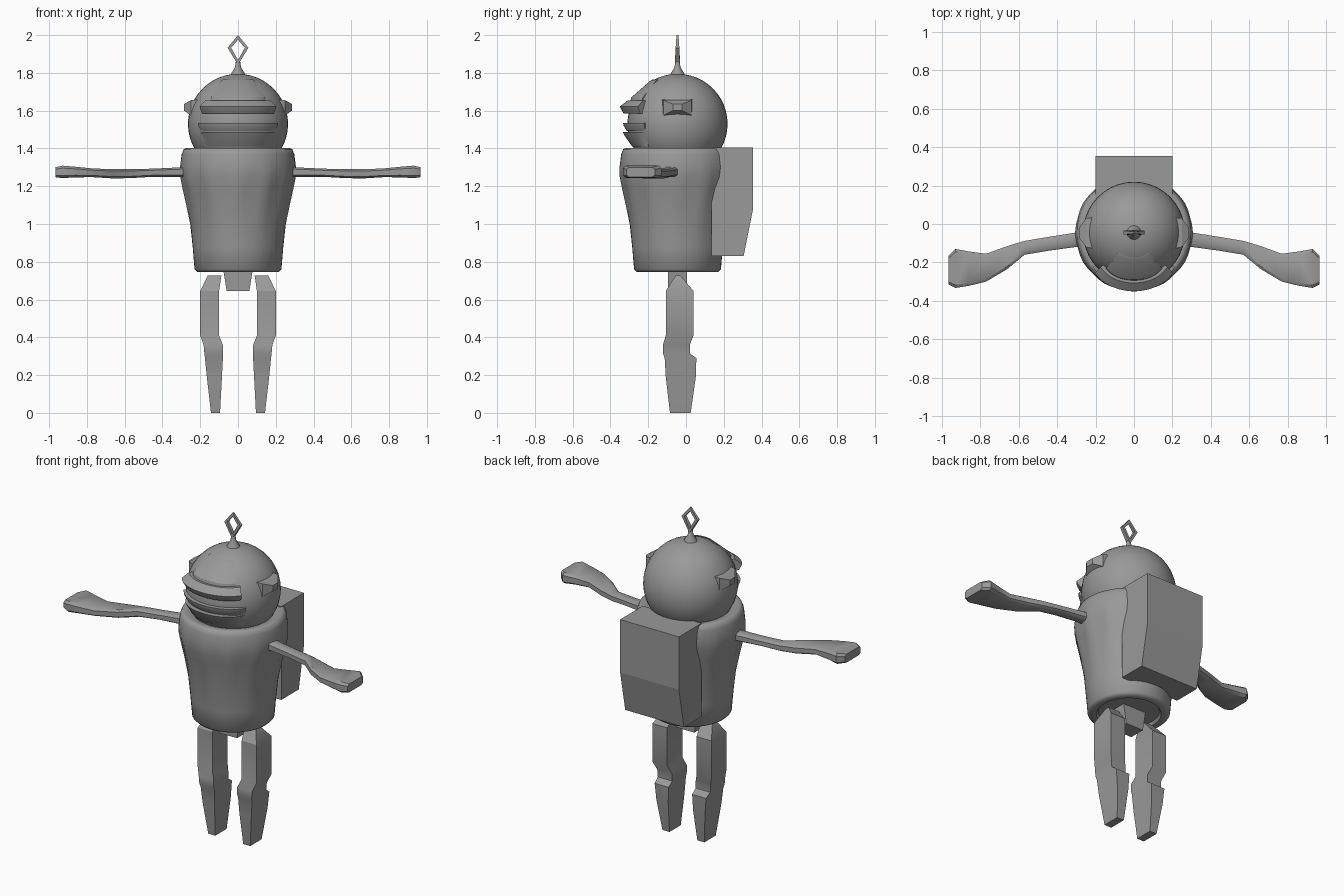
import bpy, bmesh, math

grey = bpy.data.materials.new("plain grey")
grey.diffuse_color = (0.32, 0.32, 0.32, 1)
CY = -0.045  # depth of the head and body axis


def finish(name, bm, smooth=None, mirror=False):
    """Turn a bmesh into a named grey object."""
    bmesh.ops.recalc_face_normals(bm, faces=bm.faces)
    mesh = bpy.data.meshes.new(name)
    bm.to_mesh(mesh)
    bm.free()
    mesh.materials.append(grey)
    ob = bpy.data.objects.new(name, mesh)
    bpy.context.collection.objects.link(ob)
    if mirror:
        ob.modifiers.new("mirror", 'MIRROR')
    if smooth:
        bpy.ops.object.select_all(action='DESELECT')
        ob.select_set(True)
        bpy.context.view_layer.objects.active = ob
        bpy.ops.object.shade_smooth_by_angle(angle=math.radians(smooth))
    return ob


def loft(name, rings, smooth=None, mirror=False, closed=False):
    """Skin a list of point rings, capping both ends unless closed."""
    bm = bmesh.new()
    rows = [[bm.verts.new(p) for p in r] for r in rings]
    n = len(rows[0])
    pairs = list(zip(rows, rows[1:])) + ([(rows[-1], rows[0])] if closed else [])
    for a, b in pairs:
        for i in range(n):
            j = (i + 1) % n
            bm.faces.new((a[i], a[j], b[j], b[i]))
    if not closed:
        bm.faces.new(rows[0])
        bm.faces.new(rows[-1])
    return finish(name, bm, smooth, mirror)


def circle(r, z, n=48, fold=0.0):
    pts = []
    for i in range(n):
        a = math.tau * i / n
        q = r + fold * math.cos(12 * a)
        pts.append((q * math.sin(a), CY - q * math.cos(a), z))
    return pts


def face_band(name, profile, half_angle, taper=0.0, steps=20):
    """Sweep a (radius, height) profile around the front of the head."""
    rings = []
    for i in range(steps + 1):
        t = 2 * i / steps - 1
        a = math.radians(half_angle) * t
        ring = []
        for r, z in profile:
            q = r - taper * t ** 4 if r > 0.24 else r
            ring.append((q * math.sin(a), CY - q * math.cos(a), z))
        rings.append(ring)
    return loft(name, rings, 30)


# Head ball
bm = bmesh.new()
bmesh.ops.create_uvsphere(bm, u_segments=40, v_segments=24, radius=0.265)
bmesh.ops.translate(bm, verts=bm.verts, vec=(0, CY, 1.53))
finish("head", bm, 40)

# Brow visor, upper lip and lower lip
face_band("visor", [(0.19, 1.655), (0.262, 1.655), (0.305, 1.622), (0.30, 1.61),
                    (0.285, 1.585), (0.19, 1.585)], 44, 0.012)
face_band("upper_lip", [(0.19, 1.538), (0.288, 1.535), (0.286, 1.522),
                        (0.268, 1.492), (0.19, 1.492)], 50, 0.01)
face_band("lower_lip", [(0.19, 1.487), (0.29, 1.487), (0.282, 1.47),
                        (0.24, 1.41), (0.19, 1.41)], 50, 0.03)

# Raised forehead plate joining the visor
face_band("forehead", [(0.13, 1.765), (0.14, 1.762), (0.245, 1.67),
                       (0.25, 1.65), (0.15, 1.65)], 38, 0.012)

# Ear studs
loft("ear", [
    [(0.20, -0.13, 1.57), (0.20, 0.035, 1.57), (0.20, 0.035, 1.66), (0.20, -0.13, 1.66)],
    [(0.25, -0.12, 1.575), (0.25, 0.03, 1.575), (0.25, 0.03, 1.655), (0.25, -0.12, 1.655)],
    [(0.286, -0.07, 1.60), (0.286, -0.02, 1.60), (0.286, -0.02, 1.635), (0.286, -0.07, 1.635)],
], mirror=True)

# Antenna stem and diamond loop
loft("antenna_stem", [circle(r, z, 12) for r, z in
                      ((0.042, 1.78), (0.034, 1.80), (0.016, 1.83), (0.011, 1.865))], 40)
rings = []
for ox, oz, ix, iz, d in ((0, 1.842, 0, 1.868, 0.013), (0.055, 1.933, 0.036, 1.933, 0.010),
                          (0, 2.0, 0, 1.975, 0.005), (-0.055, 1.933, -0.036, 1.933, 0.010)):
    rings.append([(ox, CY - d, oz), (ox, CY + d, oz), (ix, CY + d, iz), (ix, CY - d, iz)])
loft("antenna_diamond", rings, closed=True)

# Body with a rounded collar, soft folds below the shoulders and a recessed base
loft("body", [circle(r, z, 48, f) for r, z, f in (
    (0.17, 0.765, 0), (0.18, 0.748, 0), (0.215, 0.745, 0), (0.23, 0.76, 0),
    (0.24, 0.88, 0), (0.252, 1.0, 0.001), (0.27, 1.1, 0.004), (0.288, 1.19, 0.006),
    (0.302, 1.25, 0.004), (0.305, 1.30, 0.002), (0.298, 1.37, 0), (0.287, 1.397, 0),
    (0.272, 1.402, 0), (0.24, 1.395, 0), (0.20, 1.38, 0))], 50)

# Backpack, cut in at the lower back edge
side = [(0.135, 0.83), (0.305, 0.83), (0.355, 1.08), (0.355, 1.405), (0.135, 1.405)]
loft("backpack", [[(x, y, z) for y, z in side] for x in (-0.2, 0.2)])

# Arms: x, back y, front y, bottom z, top z at each section
arm = []
for x, yb, yf, zb, zt in ((0.25, -0.03, -0.12, 1.24, 1.31), (0.305, -0.045, -0.12, 1.25, 1.30),
                          (0.45, -0.068, -0.14, 1.25, 1.293), (0.57, -0.088, -0.16, 1.243, 1.29),
                          (0.66, -0.115, -0.235, 1.241, 1.29), (0.77, -0.155, -0.30, 1.248, 1.294),
                          (0.86, -0.143, -0.322, 1.247, 1.303), (0.93, -0.13, -0.333, 1.243, 1.309),
                          (0.967, -0.165, -0.315, 1.248, 1.30)):
    m = (zt - zb) * 0.2
    arm.append([(x, yb, zb + m), (x, yb, zt - m), (x, yb - 0.015, zt), (x, yf + 0.015, zt),
                (x, yf, zt - m), (x, yf, zb + m), (x, yf + 0.015, zb), (x, yb - 0.015, zb)])
loft("arm", arm, 35, mirror=True)

# Hip block
loft("hips", [[(-w, -0.095, z), (w, -0.095, z), (w, 0.005, z), (-w, 0.005, z)]
              for w, z in ((0.06, 0.645), (0.08, 0.77))])

# Legs: z, inner x, outer x, front y, back y
loft("leg", [[(xi, yf, z), (xo, yf, z), (xo, yb, z), (xi, yb, z)] for z, xi, xo, yf, yb in (
    (0.0, 0.095, 0.143, -0.085, 0.025), (0.19, 0.085, 0.165, -0.107, 0.052),
    (0.29, 0.08, 0.175, -0.113, 0.055), (0.315, 0.08, 0.178, -0.122, 0.02),
    (0.36, 0.08, 0.182, -0.122, 0.02), (0.41, 0.10, 0.20, -0.107, 0.04),
    (0.645, 0.10, 0.20, -0.107, 0.04), (0.728, 0.088, 0.16, -0.055, -0.03))],
    30, mirror=True)
